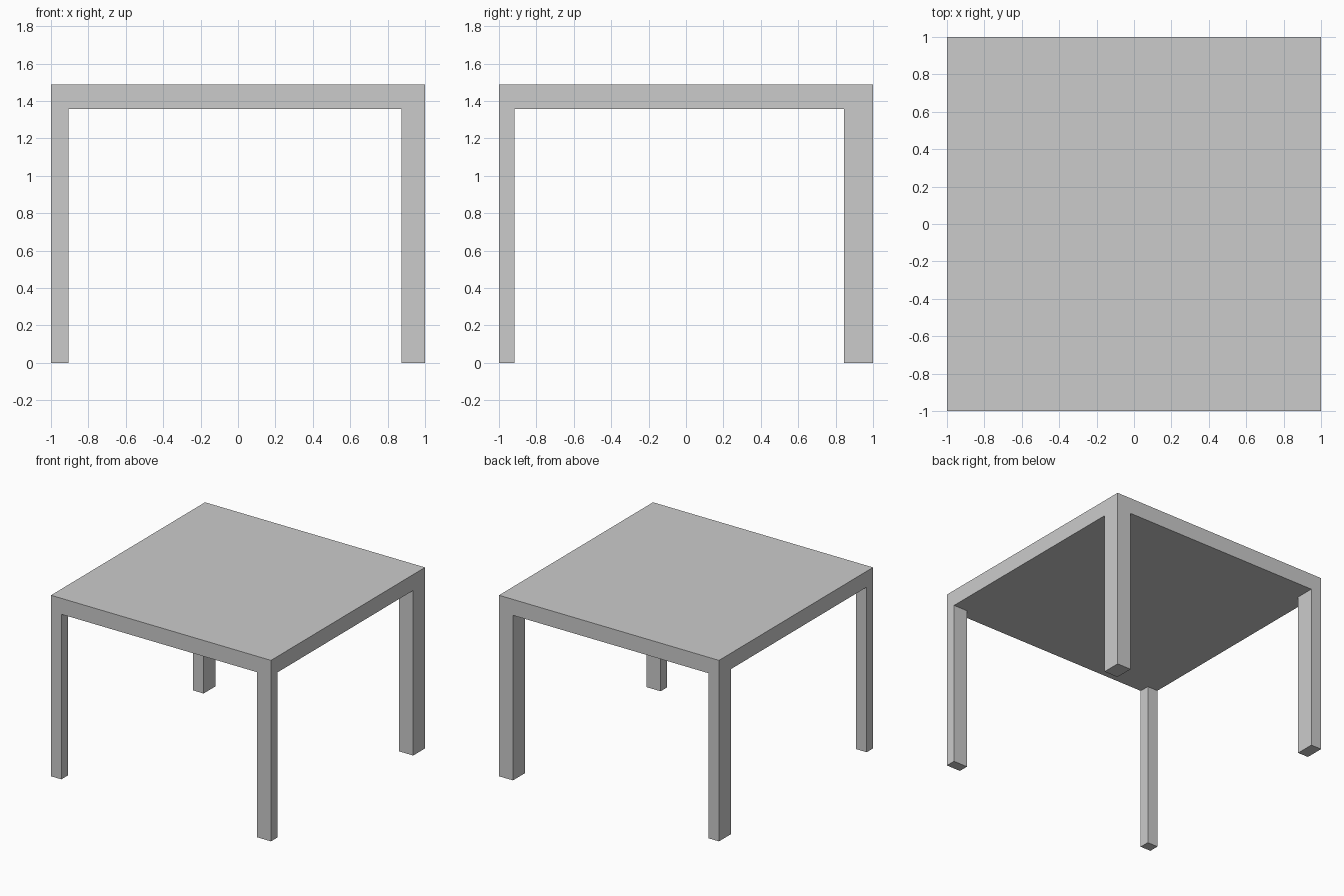
import bpy

if "Cube" in bpy.data.objects:
    bpy.data.objects.remove(bpy.data.objects["Cube"])

HALF = 1.0          # half the width and depth of the table
TOP_Z = 1.487       # upper face of the tabletop
UNDER_Z = 1.356     # underside of the tabletop


def box(name, lo, hi):
    """Add a box spanning two opposite corners."""
    centre = [(a + b) / 2 for a, b in zip(lo, hi)]
    bpy.ops.mesh.primitive_cube_add(size=1, location=centre)
    obj = bpy.context.object
    obj.name = name
    obj.scale = [b - a for a, b in zip(lo, hi)]
    bpy.ops.object.transform_apply(location=False, rotation=False, scale=True)
    return obj


def span(side, width):
    """Range of a leg flush with the outer edge on one side."""
    return sorted((side * HALF, side * (HALF - width)))


# Tabletop
box("tabletop", (-HALF, -HALF, UNDER_Z), (HALF, HALF, TOP_Z))

# Corner legs: left/right differ in width, front/back differ in depth
for x_name, sx, width in (("left", -1, 0.095), ("right", 1, 0.127)):
    for y_name, sy, depth in (("front", -1, 0.083), ("back", 1, 0.154)):
        x0, x1 = span(sx, width)
        y0, y1 = span(sy, depth)
        box(f"{y_name}_{x_name}_leg", (x0, y0, 0), (x1, y1, UNDER_Z))
